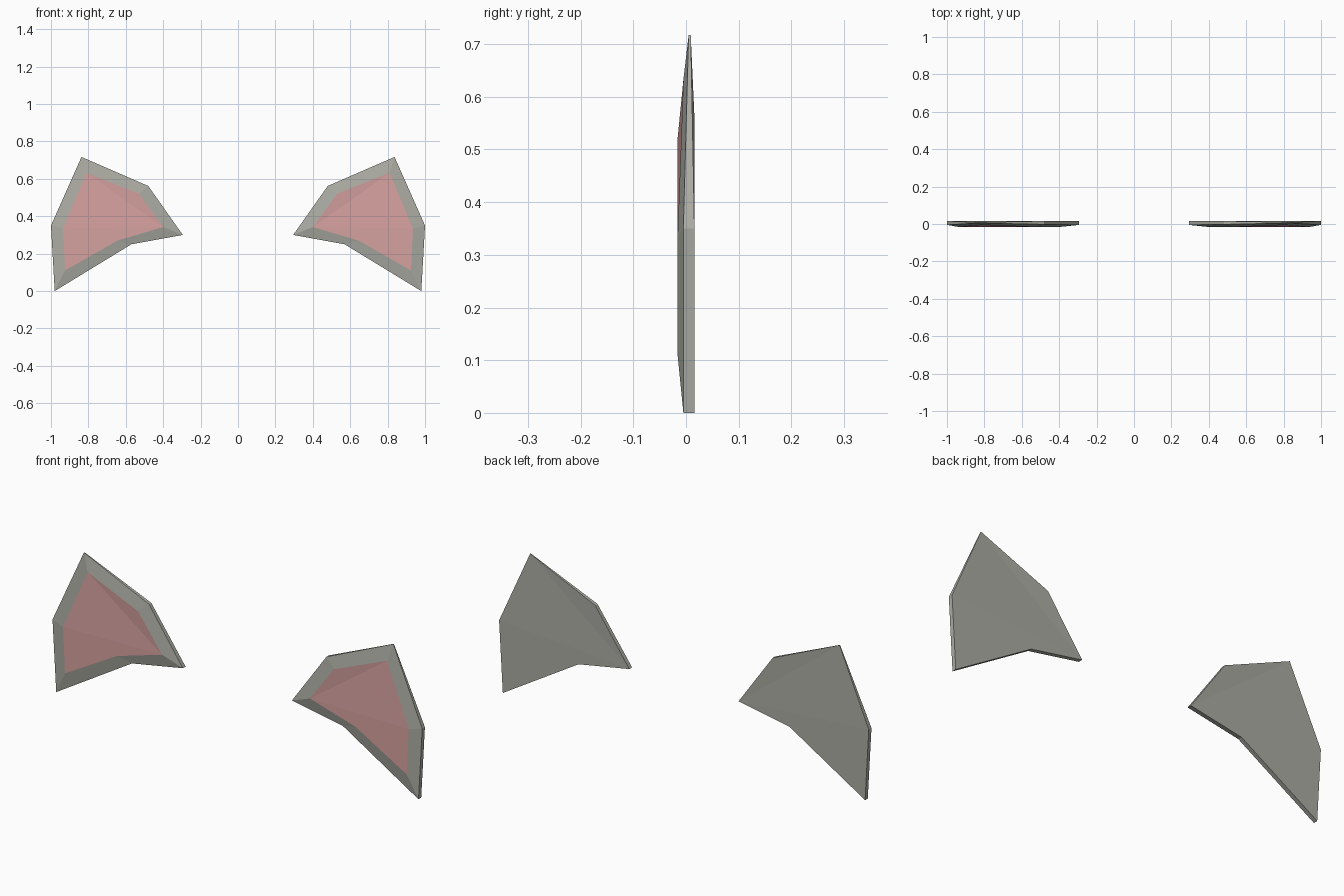
import bpy
import bmesh

if "Cube" in bpy.data.objects:
    bpy.data.objects.remove(bpy.data.objects["Cube"])


def make_material(name, colour):
    m = bpy.data.materials.new(name)
    m.diffuse_color = (*colour, 1)
    m.use_nodes = True
    m.node_tree.nodes["Principled BSDF"].inputs["Base Color"].default_value = m.diffuse_color
    return m


grey = make_material("grey_fur", (0.41, 0.41, 0.37))
pink = make_material("pink_inner", (0.67, 0.36, 0.35))

# Outlines (x, y, z): inner corner, shoulder, tip, outer side, bottom, notch
RIM = [(0.295, -0.005, 0.30), (0.48, -0.002, 0.562), (0.837, 0.005, 0.717),
       (1.0, -0.005, 0.35), (0.98, -0.005, 0.0), (0.57, -0.005, 0.25)]
INNER = [(0.40, -0.016, 0.342), (0.53, -0.016, 0.52), (0.81, -0.005, 0.632),
         (0.935, -0.016, 0.335), (0.925, -0.016, 0.11), (0.645, -0.016, 0.27)]
BACK_Y = 0.016
BACK_TIP_Y = 0.009
FILL = [(0, 1, 2), (0, 2, 3), (0, 3, 5), (5, 3, 4)]


def make_ear(name, side):
    bm = bmesh.new()
    rim, inner = ([bm.verts.new((side * x, y, z)) for x, y, z in ring]
                  for ring in (RIM, INNER))
    back = [bm.verts.new((side * x, BACK_TIP_Y if i == 2 else BACK_Y, z))
            for i, (x, _, z) in enumerate(RIM)]
    # Pink inner ear and grey back
    for tri in FILL:
        bm.faces.new([inner[i] for i in tri]).material_index = 1
        bm.faces.new([back[i] for i in reversed(tri)])
    # Sloped front border and thin edge
    for a, b in ((inner, rim), (rim, back)):
        for i in range(6):
            j = (i + 1) % 6
            bm.faces.new((a[j], a[i], b[i], b[j]))
    bmesh.ops.recalc_face_normals(bm, faces=bm.faces)
    me = bpy.data.meshes.new(name)
    bm.to_mesh(me)
    bm.free()
    me.materials.append(grey)
    me.materials.append(pink)
    bpy.context.collection.objects.link(bpy.data.objects.new(name, me))


# Mirrored pair of ears
make_ear("ear_right", 1)
make_ear("ear_left", -1)
